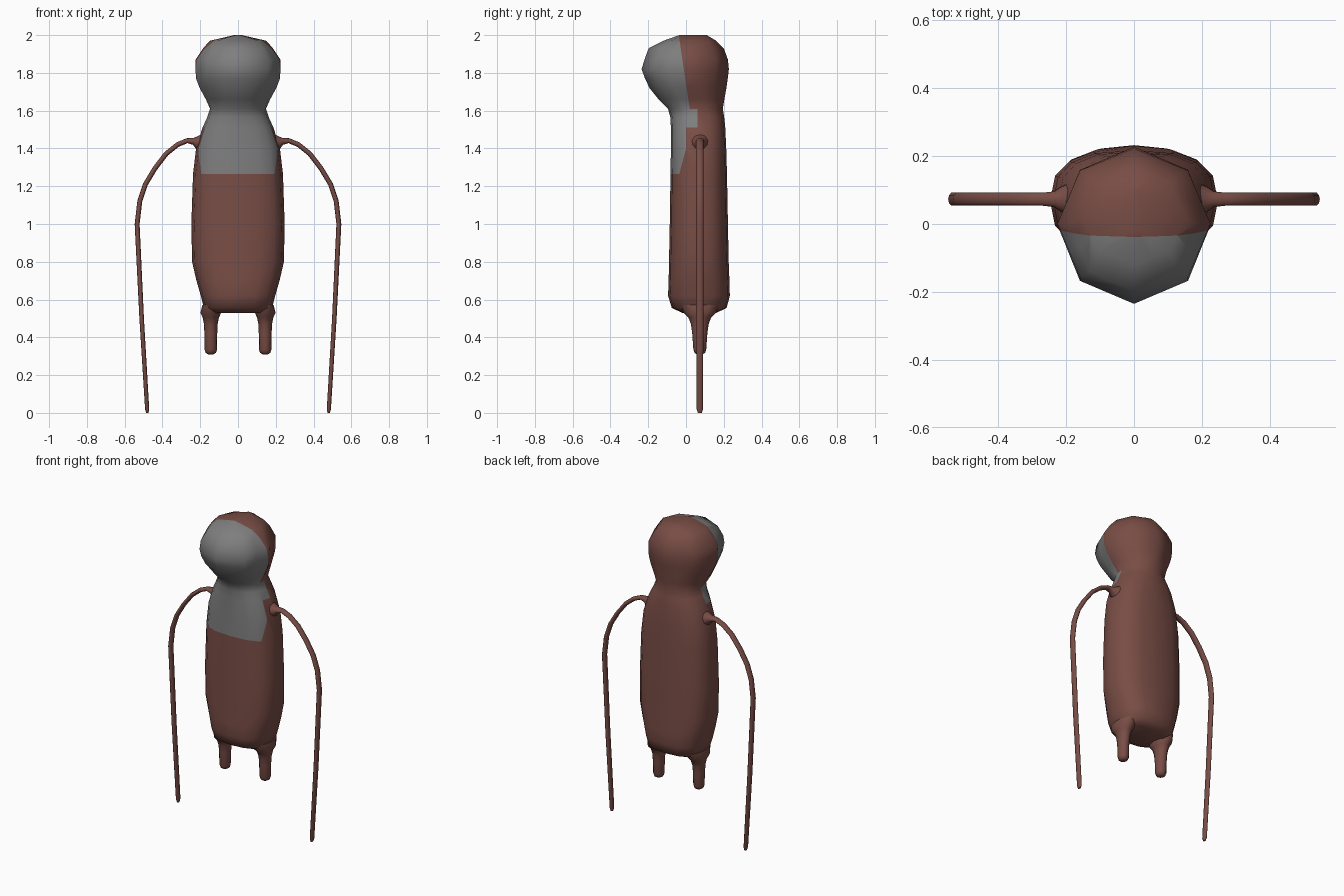
import bpy, bmesh, math
from mathutils import Vector

if "Cube" in bpy.data.objects:
    bpy.data.objects.remove(bpy.data.objects["Cube"])


def material(name, rgb):
    m = bpy.data.materials.new(name)
    m.diffuse_color = (*rgb, 1)
    m.use_nodes = True
    m.node_tree.nodes["Principled BSDF"].inputs["Base Color"].default_value = m.diffuse_color
    return m


BROWN = material("reddish brown fur", (0.19, 0.074, 0.06))
GREY = material("grey face", (0.21, 0.21, 0.21))


def ring(cx, cy, rx, ry, power=2.0, octagon=False, n=16):
    """Rounded outline; octagon=True straightens it to eight sides."""
    pts = []
    for i in range(n):
        a = 2 * math.pi * i / n
        c, s = math.cos(a), math.sin(a)
        e = 2 / power
        pts.append(Vector((cx + rx * math.copysign(abs(c) ** e, c),
                           cy + ry * math.copysign(abs(s) ** e, s))))
    if octagon:
        for i in range(1, n, 2):
            pts[i] = (pts[i - 1] + pts[(i + 1) % n]) / 2
    return pts


def loft(bm, rings):
    rows = [[bm.verts.new(p) for p in r] for r in rings]
    n = len(rows[0])
    for a, b in zip(rows, rows[1:]):
        for i in range(n):
            j = (i + 1) % n
            bm.faces.new((a[i], a[j], b[j], b[i]))
    bm.faces.new(rows[0][::-1])
    bm.faces.new(rows[-1])
    bmesh.ops.recalc_face_normals(bm, faces=bm.faces)


def finish(bm, name, mats, angle=60):
    me = bpy.data.meshes.new(name)
    bm.to_mesh(me)
    bm.free()
    for m in mats:
        me.materials.append(m)
    ob = bpy.data.objects.new(name, me)
    bpy.context.collection.objects.link(ob)
    bpy.ops.object.select_all(action='DESELECT')
    ob.select_set(True)
    bpy.context.view_layer.objects.active = ob
    bpy.ops.object.shade_smooth_by_angle(angle=math.radians(angle))
    return ob


# Torso and head: z, half width, front y, back y, roundness, octagonal
sections = [
    (0.53, 0.155, -0.02, 0.16, 2.6, False),
    (0.555, 0.18, -0.075, 0.215, 2.6, False),
    (0.62, 0.197, -0.095, 0.232, 2.6, False),
    (0.70, 0.22, -0.092, 0.23, 2.6, False),
    (0.80, 0.243, -0.09, 0.226, 2.6, False),
    (1.00, 0.247, -0.086, 0.222, 2.6, False),
    (1.265, 0.238, -0.082, 0.217, 2.6, False),
    (1.40, 0.222, -0.08, 0.213, 2.6, False),
    (1.51, 0.188, -0.08, 0.208, 2.4, False),
    (1.565, 0.163, -0.083, 0.202, 2.2, False),
    (1.61, 0.148, -0.095, 0.195, 2.0, False),
    (1.66, 0.170, -0.145, 0.203, 2.0, False),
    (1.72, 0.203, -0.193, 0.214, 2.0, True),
    (1.77, 0.222, -0.217, 0.221, 2.0, True),
    (1.82, 0.225, -0.235, 0.227, 2.0, True),
    (1.87, 0.225, -0.22, 0.222, 2.0, True),
    (1.93, 0.185, -0.198, 0.20, 2.0, True),
    (1.97, 0.15, -0.12, 0.16, 2.0, True),
    (2.00, 0.02, -0.035, 0.11, 2.0, True),
]
bm = bmesh.new()
loft(bm, [[(p.x, p.y, z) for p in ring(0, (f + b) / 2, w, (b - f) / 2, k, o)]
          for z, w, f, b, k, o in sections])

# Grey face and bib: each height band is cut along a line (y0,z0)-(y1,z1)
bands = [(-0.035, 1.265, 0.0, 1.40), (0.0, 1.40, 0.0, 1.51),
         (0.06, 1.51, 0.06, 1.61), (0.02, 1.61, -0.04, 2.01)]
for y0, z0, y1, z1 in bands:
    faces = [f for f in bm.faces if z0 < f.calc_center_median().z < z1]
    geom = set(faces)
    for f in faces:
        geom.update(f.edges)
        geom.update(f.verts)
    normal = Vector((0, z1 - z0, y0 - y1)).normalized()
    bmesh.ops.bisect_plane(bm, geom=list(geom), plane_co=(0, y0, z0),
                           plane_no=normal, dist=1e-5)
    for f in bm.faces:
        c = f.calc_center_median()
        if z0 < c.z < z1 and (c - Vector((0, y0, z0))).dot(normal) < 0:
            f.material_index = 1
finish(bm, "body_and_head", [BROWN, GREY])

# Arms: x, z, half thickness in the front plane, half depth
arm_path = [(0.19, 1.43, 0.05, 0.05), (0.215, 1.432, 0.036, 0.038),
            (0.235, 1.438, 0.019, 0.024), (0.27, 1.441, 0.013, 0.02),
            (0.32, 1.42, 0.013, 0.02), (0.38, 1.372, 0.013, 0.02),
            (0.44, 1.294, 0.013, 0.02), (0.49, 1.21, 0.013, 0.02),
            (0.52, 1.12, 0.013, 0.02), (0.534, 1.0, 0.013, 0.02),
            (0.51, 0.5, 0.012, 0.02), (0.481, 0.02, 0.011, 0.018),
            (0.48, 0.0, 0.006, 0.011)]
# Legs: z, half width, half depth
leg_path = [(0.57, 0.045, 0.10), (0.53, 0.055, 0.085), (0.505, 0.043, 0.06),
            (0.47, 0.036, 0.047), (0.42, 0.034, 0.04), (0.335, 0.033, 0.034),
            (0.318, 0.027, 0.028), (0.31, 0.014, 0.014)]
MID_Y = 0.073

for side, label in ((1, "left"), (-1, "right")):
    rings = []
    for i, (x, z, t, d) in enumerate(arm_path):
        a = arm_path[max(i - 1, 0)]
        b = arm_path[min(i + 1, len(arm_path) - 1)]
        tan = Vector((b[0] - a[0], b[1] - a[1])).normalized()
        rings.append([(side * (x - tan.y * p.x), MID_Y + p.y, z + tan.x * p.x)
                      for p in ring(0, 0, t, d, n=10)])
    bm = bmesh.new()
    loft(bm, rings)
    finish(bm, label + "_arm", [BROWN])

    bm = bmesh.new()
    loft(bm, [[(side * (0.144 + p.x), MID_Y + p.y, z)
               for p in ring(0, 0, w, d, n=12)] for z, w, d in leg_path])
    finish(bm, label + "_leg", [BROWN])
